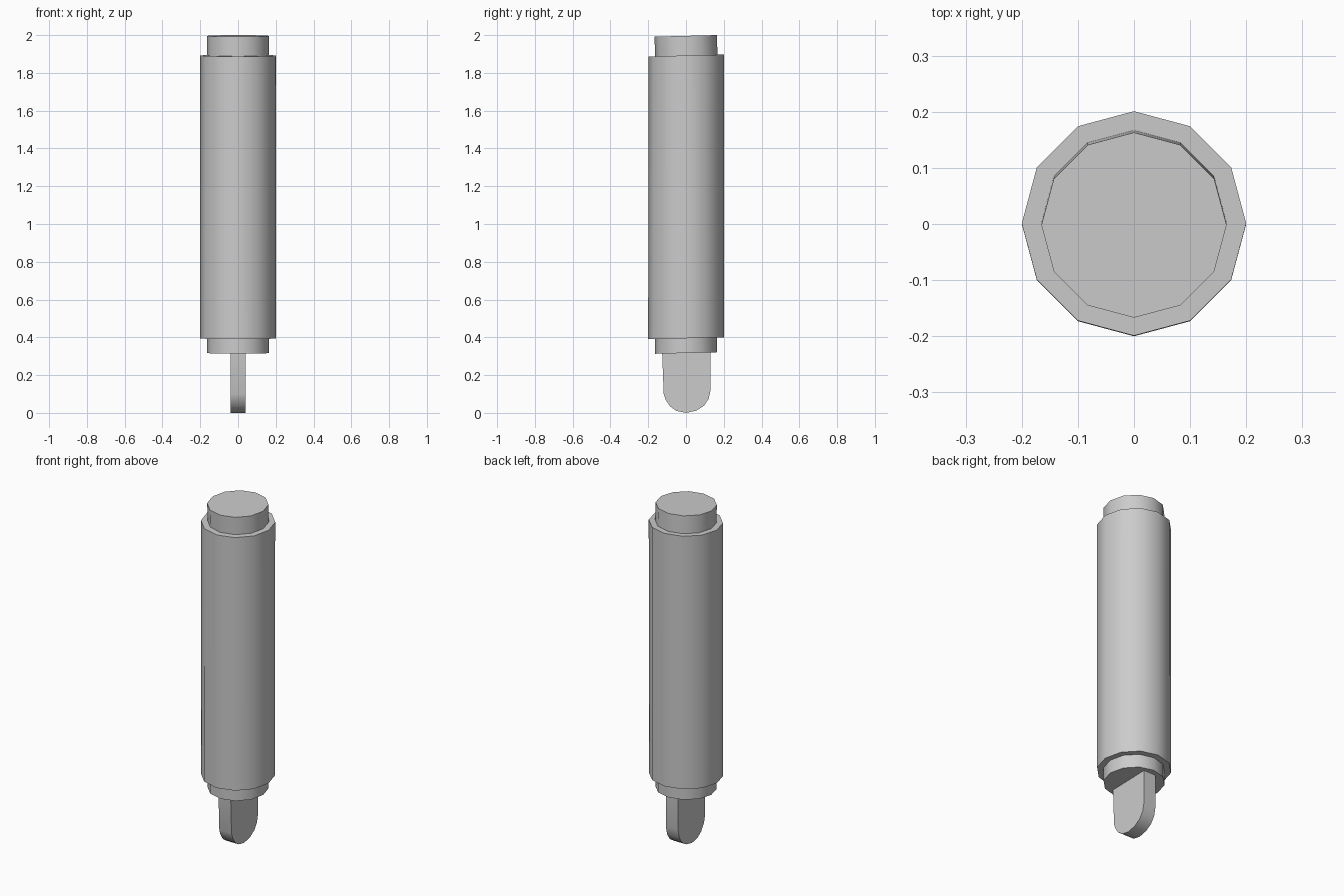
import bpy, bmesh, math

if "Cube" in bpy.data.objects:
    bpy.data.objects.remove(bpy.data.objects["Cube"])

SIDES = 12
TILT = 0.025  # ring planes rise slightly toward the back


def finish(name, bm):
    bmesh.ops.recalc_face_normals(bm, faces=bm.faces[:])
    mesh = bpy.data.meshes.new(name)
    bm.to_mesh(mesh)
    bm.free()
    obj = bpy.data.objects.new(name, mesh)
    bpy.context.collection.objects.link(obj)
    bpy.ops.object.select_all(action='DESELECT')
    obj.select_set(True)
    bpy.context.view_layer.objects.active = obj
    bpy.ops.object.shade_smooth_by_angle(angle=math.radians(40))
    return obj


def lathe(name, rings):
    """Loft 12-sided tilted rings given as (radius, z, y offset), capped at both ends."""
    bm = bmesh.new()
    loops = []
    for r, z, dy in rings:
        loop = []
        for i in range(SIDES):
            a = math.tau * i / SIDES
            y = r * math.sin(a)
            loop.append(bm.verts.new((r * math.cos(a), y + dy, z + TILT * y)))
        loops.append(loop)
    for a, b in zip(loops, loops[1:]):
        for i in range(SIDES):
            j = (i + 1) % SIDES
            bm.faces.new((a[i], a[j], b[j], b[i]))
    bm.faces.new(loops[0])
    bm.faces.new(loops[-1])
    return finish(name, bm)


# Stepped shaft: lower collar, wide grip, narrow end cap
lathe("shaft", [
    (0.165, 0.317, 0), (0.165, 0.395, 0),
    (0.2, 0.395, 0), (0.2, 1.892, 0.001),
    (0.165, 1.892, 0.002), (0.165, 1.996, -0.002),
])

# Flat blade with a rounded tip, profile in the y-z plane
profile = [(-0.127, 0.34), (-0.118, 0.1), (-0.108, 0.07), (-0.085, 0.035),
           (-0.05, 0.01), (0, 0), (0.055, 0.012), (0.095, 0.038),
           (0.12, 0.075), (0.131, 0.125), (0.131, 0.34)]
bm = bmesh.new()
face = bm.faces.new([bm.verts.new((-0.04, y, z)) for y, z in profile])
side = bmesh.ops.extrude_face_region(bm, geom=[face])
moved = [v for v in side["geom"] if isinstance(v, bmesh.types.BMVert)]
bmesh.ops.translate(bm, verts=moved, vec=(0.08, 0, 0))
if len(bm.faces) == len(profile) + 1:  # close the start side if it was consumed
    bmesh.ops.holes_fill(bm, edges=bm.edges[:])
finish("blade", bm)
